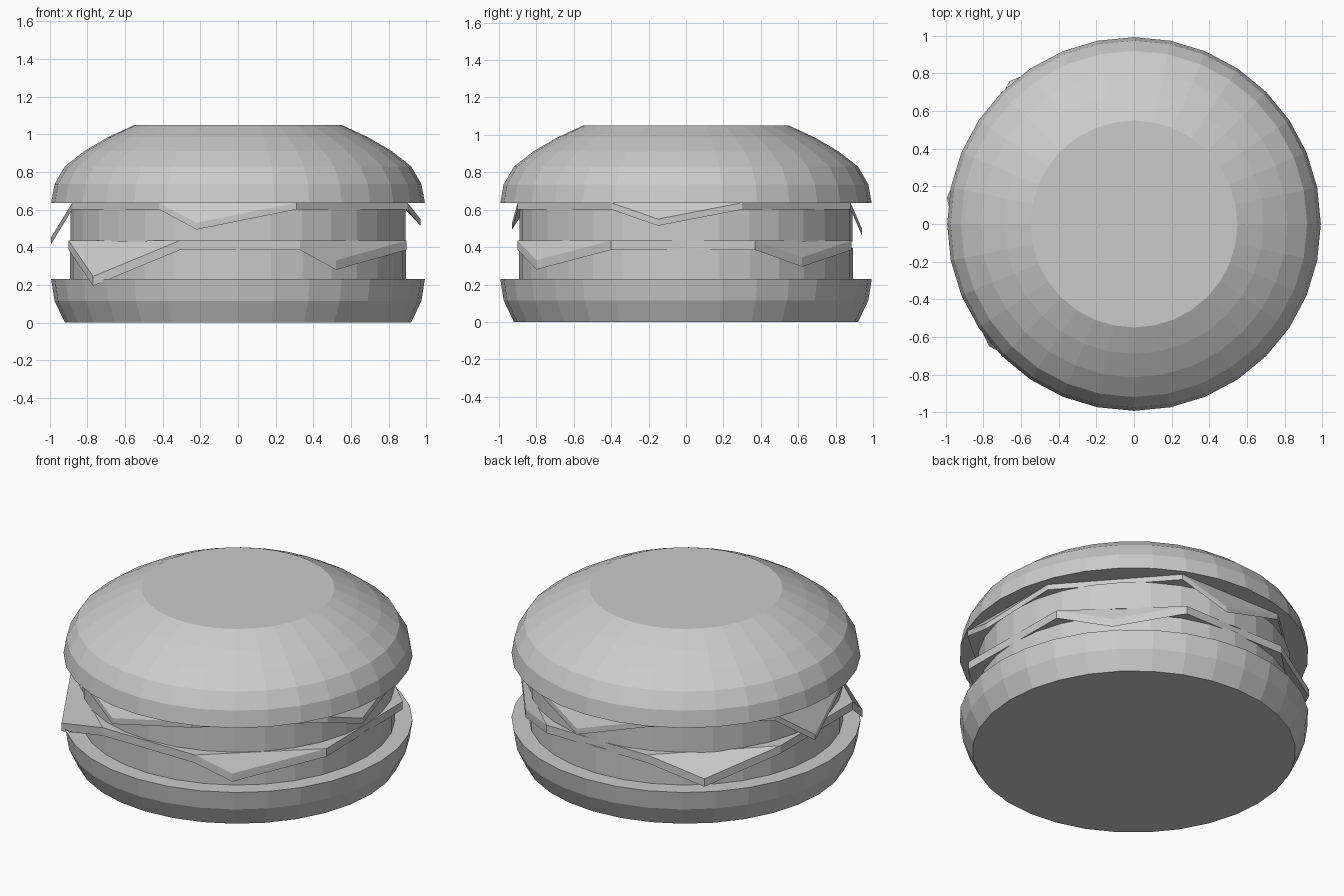
import bpy, bmesh, math

if "Cube" in bpy.data.objects:
    bpy.data.objects.remove(bpy.data.objects["Cube"])

grey = bpy.data.materials.new("plain_grey")
grey.diffuse_color = (0.6, 0.6, 0.6, 1)
grey.use_nodes = True
grey.node_tree.nodes["Principled BSDF"].inputs["Base Color"].default_value = grey.diffuse_color


def finish(name, bm):
    bmesh.ops.recalc_face_normals(bm, faces=bm.faces)
    me = bpy.data.meshes.new(name)
    bm.to_mesh(me)
    bm.free()
    me.materials.append(grey)
    ob = bpy.data.objects.new(name, me)
    bpy.context.collection.objects.link(ob)
    return ob


def lathe(name, profile, n=32):
    """Closed, flat-shaded turned shape from (radius, z) rings."""
    bm = bmesh.new()
    rings = [[bm.verts.new((r * math.cos(2 * math.pi * i / n),
                            r * math.sin(2 * math.pi * i / n), z))
              for i in range(n)] for r, z in profile]
    for a, b in zip(rings, rings[1:]):
        for i in range(n):
            j = (i + 1) % n
            bm.faces.new((a[i], a[j], b[j], b[i]))
    bm.faces.new(rings[0][::-1])
    bm.faces.new(rings[-1])
    return finish(name, bm)


def slice_sheet(name, z, thick, flats, tips):
    """Flat eight-sided sheet with a drooping triangular flap at each corner.
    flats: pairs of points on the straight edges; tips: flap points between them."""
    bm = bmesh.new()
    core = [bm.verts.new((x, y, z)) for x, y in flats]
    bm.faces.new(core)
    for k, tip in enumerate(tips):
        a, b = core[2 * k + 1], core[(2 * k + 2) % 8]
        bm.faces.new((a, bm.verts.new(tip), b))
    # thicken straight down
    top = list(bm.faces)
    ext = bmesh.ops.extrude_face_region(bm, geom=top, use_keep_orig=True)
    moved = [g for g in ext["geom"] if isinstance(g, bmesh.types.BMVert)]
    bmesh.ops.translate(bm, verts=moved, vec=(0, 0, -thick))
    return finish(name, bm)


# buns
lathe("bottom_bun", [(0.92, 0), (0.975, 0.115), (0.993, 0.23)])
lathe("top_bun", [(0.993, 0.635), (0.975, 0.735), (0.92, 0.83),
                  (0.815, 0.912), (0.69, 0.985), (0.55, 1.05)])

# patties
lathe("lower_patty", [(0.893, 0.225), (0.893, 0.395)])
lathe("upper_patty", [(0.89, 0.43), (0.89, 0.60)])

# lower slice, edges facing front, right, back and left
slice_sheet("lower_slice", 0.435, 0.05,
            [(-0.31, -0.9), (0.33, -0.9), (0.895, -0.4), (0.885, 0.37),
             (0.35, 0.885), (-0.35, 0.885), (-0.9, 0.35), (-0.9, -0.37)],
            [(0.52, -0.8, 0.33), (0.68, 0.62, 0.345),
             (-0.66, 0.76, 0.32), (-0.77, -0.65, 0.245)])

# upper slice, turned about an eighth of a turn
slice_sheet("upper_slice", 0.637, 0.036,
            [(0.31, -0.9), (0.9, -0.4), (0.89, 0.3), (0.38, 0.88),
             (-0.33, 0.88), (-0.88, 0.38), (-0.88, -0.35), (-0.42, -0.86)],
            [(0.97, -0.15, 0.55), (0.1, 0.94, 0.5),
             (-0.995, 0.14, 0.45), (-0.22, -0.93, 0.53)])
